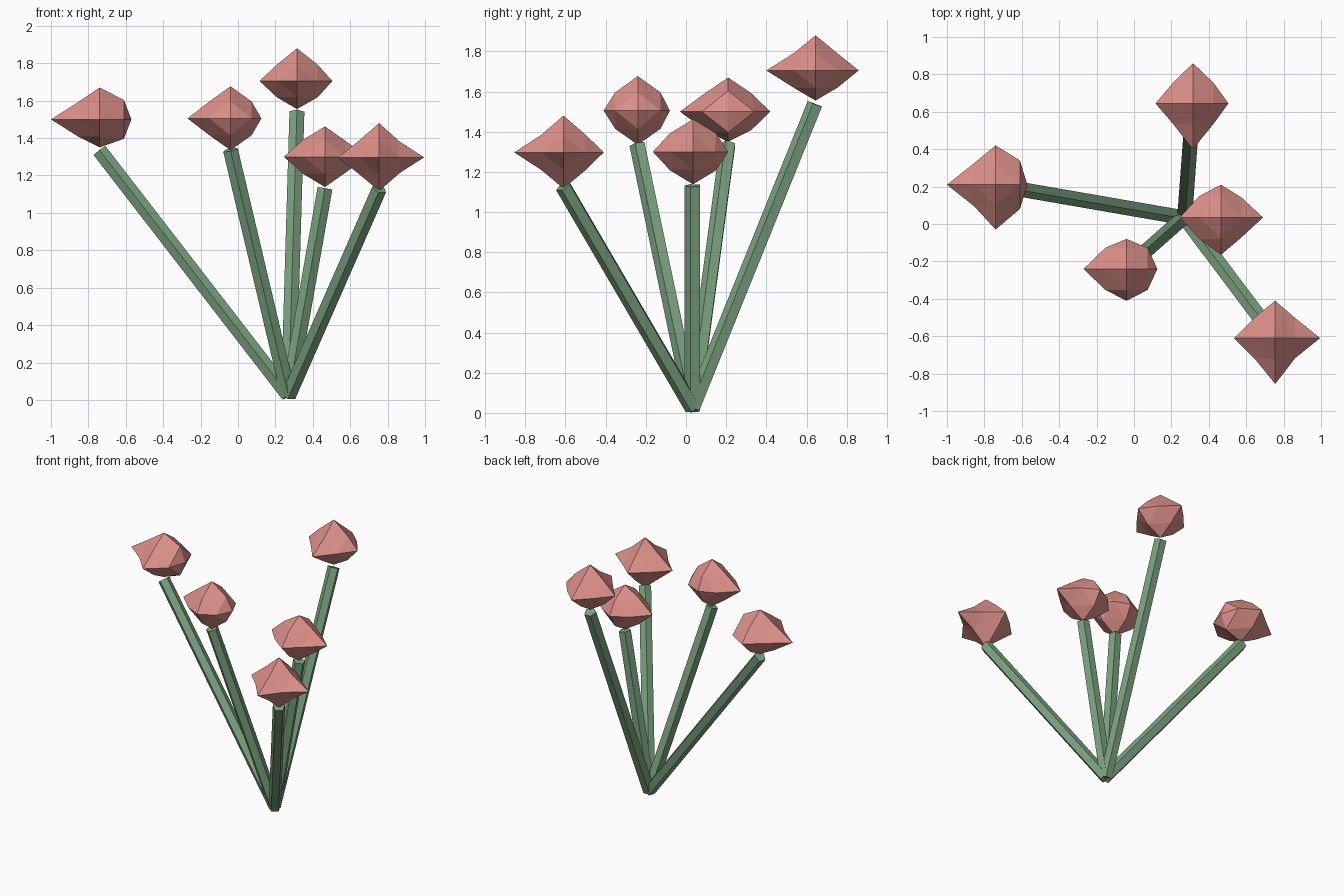
import bpy, bmesh, math
from itertools import combinations, product
from mathutils import Vector

if "Cube" in bpy.data.objects:
    bpy.data.objects.remove(bpy.data.objects["Cube"])

ROOT = Vector((0.27, 0.035, 0.025))


def material(name, color):
    m = bpy.data.materials.new(name)
    m.diffuse_color = color
    m.use_nodes = True
    m.node_tree.nodes["Principled BSDF"].inputs["Base Color"].default_value = m.diffuse_color
    return m


PINK = material("petal_pink", (0.72, 0.28, 0.25, 1))
GREEN = material("stem_green", (0.20, 0.37, 0.22, 1))


def add_object(name, bm, mat):
    bmesh.ops.recalc_face_normals(bm, faces=bm.faces)
    me = bpy.data.meshes.new(name)
    bm.to_mesh(me)
    bm.free()
    me.materials.append(mat)
    ob = bpy.data.objects.new(name, me)
    bpy.context.collection.objects.link(ob)
    return ob


# Straight five-sided stem from the shared root to just under the bloom
def stem(name, top, radius=0.042, sides=5):
    bm = bmesh.new()
    axis = top - ROOT
    rot = Vector((0, 0, 1)).rotation_difference(axis)
    rings = []
    for centre in (ROOT, top):
        ring = []
        for i in range(sides):
            a = -math.pi / 2 + math.tau * i / sides
            offset = Vector((math.cos(a), math.sin(a), 0)) * radius
            ring.append(bm.verts.new(centre + rot @ offset))
        rings.append(ring)
    for i in range(sides):
        j = (i + 1) % sides
        bm.faces.new((rings[0][i], rings[0][j], rings[1][j], rings[1][i]))
    for ring in rings:
        bm.faces.new(ring)
    add_object(name, bm, GREEN)


# Uneven bloom: once-divided octahedron with its own reach along each axis
def bloom(name, centre, reach, mid, mid_right):
    bm = bmesh.new()
    tips, mids = {}, {}
    for axis, sign in product(range(3), (1, -1)):
        p = Vector((0, 0, 0))
        p[axis] = sign * reach[axis * 2 + (sign < 0)]
        tips[axis, sign] = bm.verts.new(centre + p)
    for a, b in combinations(range(3), 2):
        for sa, sb in product((1, -1), repeat=2):
            p = Vector((0, 0, 0))
            p[a], p[b] = sa, sb
            size = mid_right if p.x > 0 else mid
            p *= size
            p.z *= 0.8
            mids[frozenset(((a, sa), (b, sb)))] = bm.verts.new(centre + p)
    for signs in product((1, -1), repeat=3):
        corners = list(enumerate(signs))
        inner = [mids[frozenset(pair)] for pair in combinations(corners, 2)]
        bm.faces.new(inner)
        for c in corners:
            touching = [mids[frozenset((c, o))] for o in corners if o != c]
            bm.faces.new([tips[c]] + touching)
    add_object(name, bm, PINK)


# centre, reach (+x, -x, +y, -y, +z, -z), edge midpoint size, same on the right
FLOWERS = [
    ((-0.74, 0.21, 1.50), (.17, .26, .21, .24, .17, .15), .115, .13),
    ((-0.04, -0.24, 1.505), (.165, .23, .16, .17, .172, .17), .113, .113),
    ((0.315, 0.645, 1.705), (.19, .20, .215, .245, .175, .15), .108, .11),
    ((0.465, 0.035, 1.30), (.225, .22, .175, .20, .162, .162), .115, .108),
    ((0.755, -0.61, 1.297), (.24, .22, .20, .245, .183, .18), .11, .107),
]

for n, (pos, reach, mid, mid_right) in enumerate(FLOWERS, 1):
    centre = Vector(pos)
    stem(f"stem_{n}", centre - Vector((0, 0, 0.168)))
    bloom(f"bloom_{n}", centre, reach, mid, mid_right)
